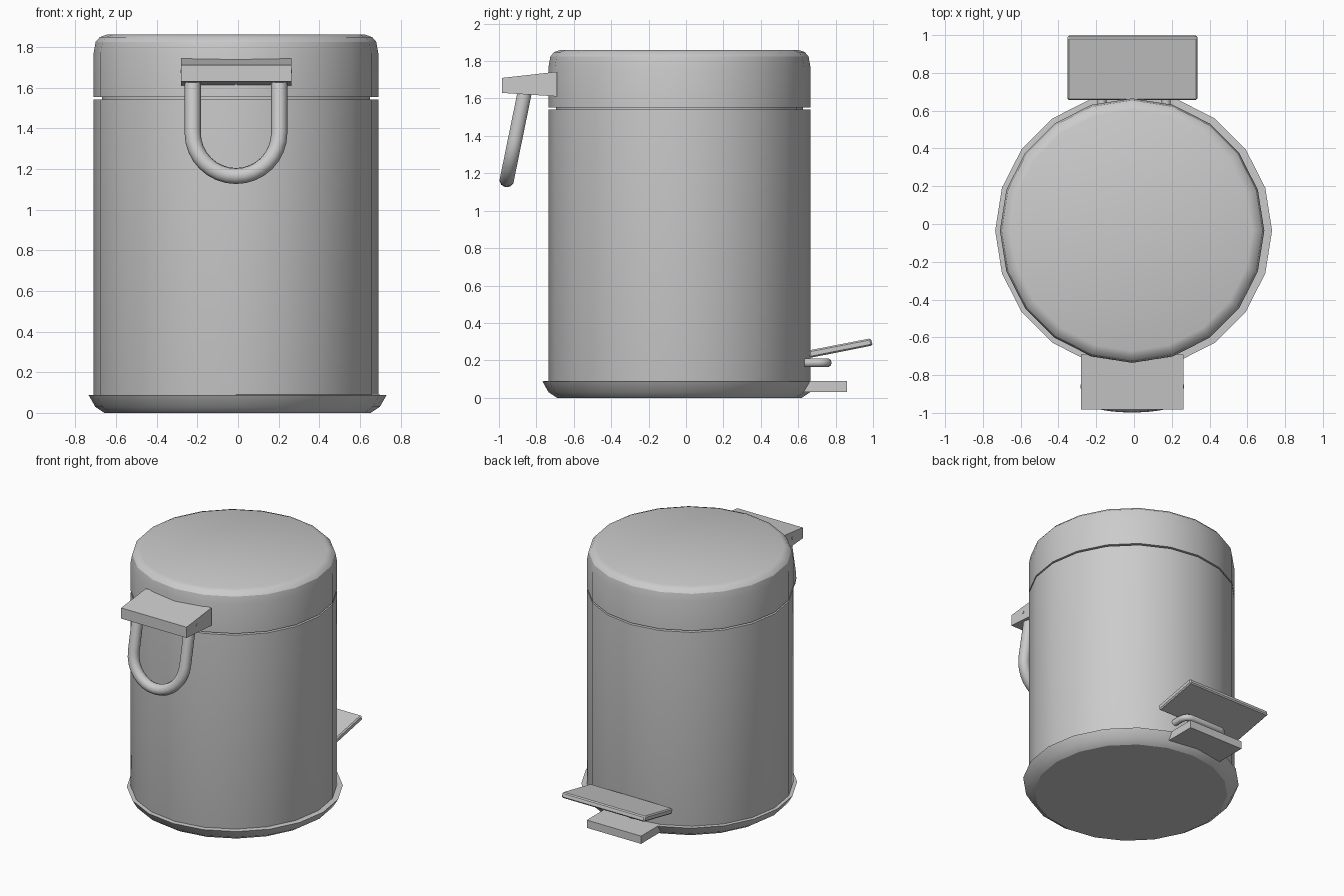
import bpy, bmesh, math

if "Cube" in bpy.data.objects:
    bpy.data.objects.remove(bpy.data.objects["Cube"])

CX, CY, SIDES = -0.01, -0.035, 20


def finish(bm, name, smooth=True):
    bmesh.ops.recalc_face_normals(bm, faces=bm.faces)
    me = bpy.data.meshes.new(name)
    bm.to_mesh(me)
    bm.free()
    ob = bpy.data.objects.new(name, me)
    bpy.context.collection.objects.link(ob)
    if smooth:
        bpy.ops.object.select_all(action='DESELECT')
        ob.select_set(True)
        bpy.context.view_layer.objects.active = ob
        bpy.ops.object.shade_smooth_by_angle(angle=math.radians(30))
    return ob


def lathe(name, profile, cx=CX, cy=CY, sides=SIDES):
    """Closed solid of revolution from (radius, z) pairs, bottom to top."""
    bm = bmesh.new()
    rings = []
    for r, z in profile:
        rings.append([bm.verts.new((cx + r * math.cos(i * math.tau / sides),
                                    cy + r * math.sin(i * math.tau / sides), z))
                      for i in range(sides)])
    for a, b in zip(rings, rings[1:]):
        for i in range(sides):
            j = (i + 1) % sides
            bm.faces.new((a[i], a[j], b[j], b[i]))
    bm.faces.new(rings[0][::-1])
    bm.faces.new(rings[-1])
    return finish(bm, name)


def slab(name, profile, x0, x1):
    """Side profile of (y, z) pairs extruded along x."""
    bm = bmesh.new()
    face = bm.faces.new([bm.verts.new((x0, y, z)) for y, z in profile])
    ext = bmesh.ops.extrude_face_region(bm, geom=[face])
    moved = [v for v in ext['geom'] if isinstance(v, bmesh.types.BMVert)]
    bmesh.ops.translate(bm, verts=moved, vec=(x1 - x0, 0, 0))
    return finish(bm, name, smooth=False)


def tube(name, points, radius):
    """Round rod along a list of points."""
    cu = bpy.data.curves.new(name, 'CURVE')
    cu.dimensions = '3D'
    cu.bevel_depth = radius
    cu.bevel_resolution = 3
    cu.use_fill_caps = True
    sp = cu.splines.new('POLY')
    sp.points.add(len(points) - 1)
    for p, co in zip(sp.points, points):
        p.co = (*co, 1)
    ob = bpy.data.objects.new(name, cu)
    bpy.context.collection.objects.link(ob)
    bpy.ops.object.select_all(action='DESELECT')
    ob.select_set(True)
    bpy.context.view_layer.objects.active = ob
    bpy.ops.object.convert(target='MESH')
    bpy.ops.object.shade_smooth_by_angle(angle=math.radians(40))
    return bpy.context.object


# Foot ring, body with recessed neck, and lid
lathe("base", [(0.655, 0.0), (0.70, 0.03), (0.733, 0.088), (0.68, 0.09)], cx=-0.002)
lathe("body", [(0.69, 0.05), (0.70, 0.09), (0.70, 1.541), (0.66, 1.541), (0.66, 1.58)])
lathe("lid", [(0.655, 1.553), (0.70, 1.553), (0.70, 1.77), (0.69, 1.825),
              (0.67, 1.848), (0.637, 1.86)])

# Wedge bracket carrying the handle, with its hinge pin
slab("handle_bracket", [(-0.983, 1.71), (-0.69, 1.743), (-0.69, 1.611), (-0.983, 1.63)],
     -0.28, 0.262)
tube("hinge_pin", [(-0.284, -0.86, 1.68), (0.266, -0.86, 1.68)], 0.01)

# Tilted U-shaped carrying handle
HALF, Z_TOP, Z_LOW = 0.213, 1.66, 1.165
u_path = [(-HALF, Z_TOP)]
for k in range(17):
    a = math.pi + math.pi * k / 16
    u_path.append((HALF * math.cos(a), Z_LOW + HALF + HALF * math.sin(a)))
u_path.append((HALF, Z_TOP))
tube("handle", [(CX + x, -0.958 + 0.204 * (z - Z_LOW), z) for x, z in u_path], 0.04)

# Foot pedal at the back with softened edges
pedal = slab("pedal", [(0.655, 0.253), (0.988, 0.318), (0.999, 0.28), (0.662, 0.213)],
             -0.352, 0.335)
bev = pedal.modifiers.new("edge_bevel", 'BEVEL')
bev.width = 0.008
bev.segments = 1

# Bent rod holding the pedal
R = 0.05
rod = [(-0.17, 0.55, 0.187)]
for sx, start in ((-1, 180), (1, 90)):
    for k in range(5):
        a = math.radians(start - k * 22.5)
        rod.append((sx * (0.17 - R) + R * math.cos(a), 0.705 + R * math.sin(a), 0.187))
rod.append((0.17, 0.55, 0.187))
tube("pedal_rod", rod, 0.024)

# Flat stop plate under the pedal
slab("stop_plate", [(0.55, 0.09), (0.86, 0.09), (0.86, 0.032), (0.55, 0.032)], -0.23, 0.22)
